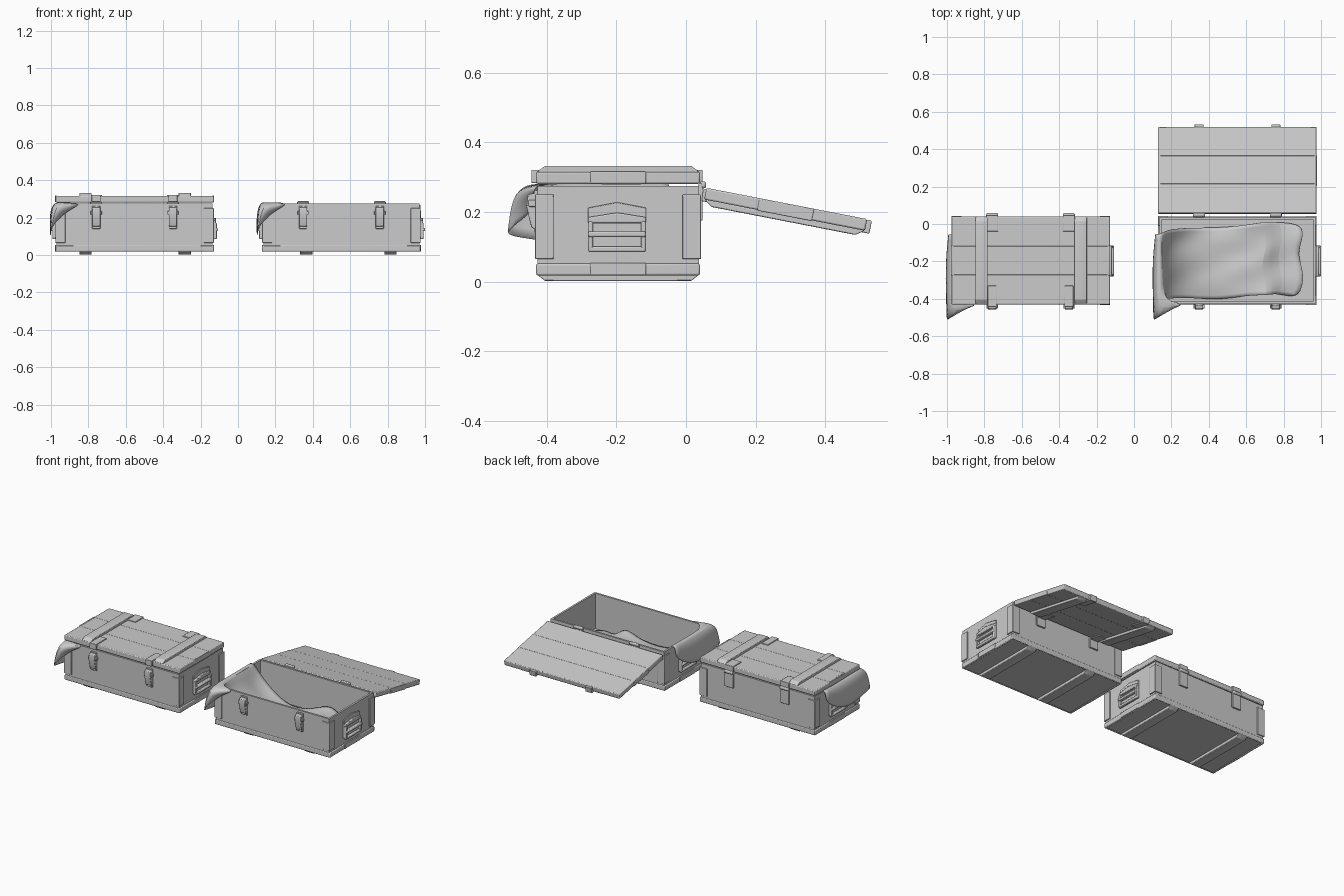
import bpy, bmesh, math
from mathutils import Matrix, Vector

cube = bpy.data.objects.get("Cube")
if cube:
    bpy.data.objects.remove(cube, do_unlink=True)

grey = bpy.data.materials.new("plain grey")
grey.use_nodes = True
COLOUR = (0.6, 0.6, 0.6, 1)
grey.diffuse_color = COLOUR
grey.node_tree.nodes["Principled BSDF"].inputs["Base Color"].default_value = COLOUR

FRONT, BACK, HALF = -0.43, 0.04, 0.42
MID_Y = (FRONT + BACK) / 2


def finish(name, bm, matrix, bevel=0.0):
    bmesh.ops.recalc_face_normals(bm, faces=bm.faces)
    bm.transform(matrix)
    mesh = bpy.data.meshes.new(name)
    bm.to_mesh(mesh)
    bm.free()
    mesh.materials.append(grey)
    obj = bpy.data.objects.new(name, mesh)
    bpy.context.collection.objects.link(obj)
    if bevel:
        mod = obj.modifiers.new("bevel", "BEVEL")
        mod.width, mod.segments, mod.limit_method = bevel, 2, "ANGLE"
    bpy.ops.object.select_all(action="DESELECT")
    obj.select_set(True)
    bpy.context.view_layer.objects.active = obj
    bpy.ops.object.shade_smooth_by_angle(angle=math.radians(40))
    return obj


def box(name, xs, ys, zs, matrix, bevel=0.003):
    bm = bmesh.new()
    bmesh.ops.create_cube(bm, size=1)
    for v in bm.verts:
        for i, (lo, hi) in enumerate((xs, ys, zs)):
            v.co[i] = lo if v.co[i] < 0 else hi
    return finish(name, bm, matrix, bevel)


def prism(name, profile, x0, x1, matrix, bevel=0.003):
    """Extrude a (y, z) outline along x."""
    bm = bmesh.new()
    face = bm.faces.new([bm.verts.new((x0, y, z)) for y, z in profile])
    new = bmesh.ops.extrude_face_region(bm, geom=[face])["geom"]
    bmesh.ops.translate(bm, vec=(x1 - x0, 0, 0),
                        verts=[g for g in new if isinstance(g, bmesh.types.BMVert)])
    return finish(name, bm, matrix, bevel)


def runner(name, x, z_wall, z_out, matrix):
    """Wooden batten across the box, chamfered at both ends."""
    profile = [(FRONT, z_wall), (FRONT + 0.025, z_out),
               (BACK - 0.025, z_out), (BACK, z_wall)]
    prism(name, profile, x - 0.033, x + 0.033, matrix)


def body(matrix):
    # Hollow box: inset the top face and push it down to the floor
    bm = bmesh.new()
    bmesh.ops.create_cube(bm, size=1)
    bm.transform(Matrix.Translation((0, MID_Y, 0.1475)) @
                 Matrix.Diagonal((2 * HALF - 0.006, BACK - FRONT - 0.006, 0.255, 1)))
    bm.normal_update()
    top = max(bm.faces, key=lambda f: f.calc_center_median().z)
    bmesh.ops.inset_region(bm, faces=[top], thickness=0.018)
    inner = bmesh.ops.extrude_discrete_faces(bm, faces=[top])["faces"][0]
    bmesh.ops.translate(bm, vec=(0, 0, -0.235), verts=inner.verts)
    finish("box_body", bm, matrix)


def edge_rails(name, z0, z1, matrix):
    for y in (FRONT, BACK - 0.012):
        box(name + "_long", (-HALF, HALF), (y, y + 0.012), (z0, z1), matrix, 0.005)
    for s in (-1, 1):
        x = s * (HALF - 0.004)
        box(name + "_end", sorted((x - 0.008 * s, x + 0.008 * s)),
            (FRONT, BACK), (z0, z1), matrix, 0.005)
        box(name + "_end_joint", sorted((x, x + 0.010 * s)),
            (MID_Y - 0.08, MID_Y + 0.08), (z0 + 0.001, z1 + 0.002), matrix)


def corner_plates(matrix):
    for s in (-1, 1):
        for y, d in ((FRONT, 1), (BACK, -1)):
            box("corner_plate_end", sorted((s * (HALF - 0.006), s * (HALF + 0.004))),
                sorted((y - 0.003 * d, y + 0.05 * d)), (0.065, 0.25), matrix, 0.002)
            box("corner_plate_side", sorted((s * (HALF - 0.05), s * (HALF + 0.004))),
                sorted((y - 0.003 * d, y + 0.006 * d)), (0.065, 0.25), matrix, 0.002)


def handle(s, matrix):
    x = HALF - 0.004
    m = matrix @ Matrix.Diagonal((s, 1, 1, 1))
    w = 0.083
    c = MID_Y - 0.003
    # Pointed backing plate, folded flap and square grip ring
    prism("handle_plate", [(c - w, 0.165), (c + w, 0.165), (c + w, 0.212),
                           (c, 0.228), (c - w, 0.212)], x, x + 0.008, m, 0.002)
    prism("handle_flap", [(c - w, 0.168), (c + w, 0.168), (c + w, 0.185),
                          (c, 0.198), (c - w, 0.185)], x, x + 0.020, m, 0.004)
    for d in (-1, 1):
        box("handle_side", (x, x + 0.024), sorted((c + d * w, c + d * (w - 0.014))),
            (0.09, 0.172), m, 0.004)
    for z, out in ((0.085, 0.024), (0.128, 0.030)):
        box("handle_grip", (x + 0.006, x + out), (c - w, c + w), (z, z + 0.016), m, 0.005)
    box("handle_back", (x, x + 0.006), (c - w, c + w), (0.09, 0.17), m, 0.001)


def fittings(matrix):
    for x in (-0.205, 0.205):
        # Front latch: clasp plate, lever and catch
        box("latch_plate", (x - 0.022, x + 0.022), (FRONT - 0.006, FRONT + 0.004), (0.14, 0.262), matrix)
        prism("latch_lever", [(FRONT, 0.255), (FRONT - 0.024, 0.25), (FRONT - 0.028, 0.215),
                              (FRONT - 0.014, 0.155), (FRONT, 0.15)], x - 0.022, x + 0.022, matrix)
        box("latch_catch", (x - 0.030, x + 0.030), (FRONT - 0.022, FRONT), (0.215, 0.235), matrix)
        # Back hinge leaf and barrel
        box("hinge_leaf", (x - 0.032, x + 0.032), (BACK - 0.004, BACK + 0.008), (0.175, 0.282), matrix)
        box("hinge_barrel", (x - 0.032, x + 0.032), (BACK, BACK + 0.018), (0.268, 0.288), matrix, 0.006)


def lid(matrix):
    step = (BACK - FRONT - 0.012) / 3
    for i in range(3):
        y = FRONT + 0.006 + i * step
        box("lid_plank", (-HALF + 0.004, HALF - 0.004), (y, y + step), (0.281, 0.315), matrix, 0.0015)
    edge_rails("lid_rail", 0.281, 0.315, matrix)
    for x in (-0.262, 0.268):
        runner("lid_batten", x, 0.314, 0.332, matrix)
    for x in (-0.205, 0.205):
        box("lid_hinge_leaf", (x - 0.032, x + 0.032), (BACK - 0.08, BACK + 0.008), (0.31, 0.321), matrix)
        box("lid_hinge_fold", (x - 0.032, x + 0.032), (BACK - 0.002, BACK + 0.008), (0.285, 0.321), matrix)
        box("lid_catch_leaf", (x - 0.024, x + 0.024), (FRONT - 0.008, FRONT + 0.1), (0.31, 0.321), matrix)
        box("lid_catch_fold", (x - 0.024, x + 0.024), (FRONT - 0.014, FRONT + 0.002), (0.283, 0.321), matrix)


# Cloth spilling over the end wall and the front corner, rows from hem to rim
OUTER = [
    [(-.44, -.06, .20), (-.452, -.19, .115), (-.453, -.33, .10), (-.45, -.45, .125), (-.45, -.545, .135), (-.41, -.44, .19)],
    [(-.44, -.055, .25), (-.456, -.19, .22), (-.456, -.33, .22), (-.45, -.44, .24), (-.44, -.53, .25), (-.35, -.442, .24)],
    [(-.43, -.055, .283), (-.435, -.19, .283), (-.435, -.33, .283), (-.43, -.42, .285), (-.41, -.47, .28), (-.27, -.437, .28)],
]


def cloth(rows, matrix):
    bm = bmesh.new()
    grid = [[bm.verts.new(p) for p in row] for row in rows]
    for a, b in zip(grid, grid[1:]):
        for i in range(len(a) - 1):
            bm.faces.new((a[i], a[i + 1], b[i + 1], b[i]))
    obj = finish("cloth", bm, matrix)
    for p in obj.data.polygons:
        p.use_smooth = True
    sub = obj.modifiers.new("smooth", "SUBSURF")
    sub.levels = sub.render_levels = 2
    obj.modifiers.new("thickness", "SOLIDIFY").thickness = 0.004


def inside_rows():
    # (x, z, back y, front y) down the inner wall and over the floor
    spine = [(-.40, .285, -.05, -.40), (-.37, .20, -.03, -.40), (-.27, .10, -.02, -.39),
             (-.12, .06, -.02, -.41), (.04, .075, -.01, -.38), (.15, .12, .01, -.38),
             (.22, .06, .01, -.37), (.34, .075, 0, -.40)]
    rows = []
    for k, (x, z, yb, yf) in enumerate(spine):
        rows.append([(x + 0.02 * math.sin(i * 2 + k) * (k > 1),
                      yb + (yf - yb) * i / 5,
                      z + 0.015 * math.sin(i * 2.4 + k * 1.7) * (k > 0)) for i in range(6)])
    return rows


def crate(x, feet):
    m = Matrix.Translation((x, 0, 0))
    body(m)
    edge_rails("base_rail", 0.018, 0.052, m)
    corner_plates(m)
    for s in (-1, 1):
        handle(s, m)
    fittings(m)
    for f in feet:
        runner("foot_batten", f, 0.022, 0.002, m)
    return m


# Closed crate
m = crate(-0.553, (-0.262, 0.268))
lid(m)
cloth(OUTER + [[(-.38, min(max(p[1], -.42), -.05), .279) for p in OUTER[2]]], m)

# Open crate, lid swung back on its hinges
m = crate(0.553, (-0.188, 0.262))
pivot = Matrix.Translation((0, 0.05, 0.276))
lid(m @ pivot @ Matrix.Rotation(math.radians(169), 4, "X") @ pivot.inverted())
cloth(OUTER + inside_rows(), m)
